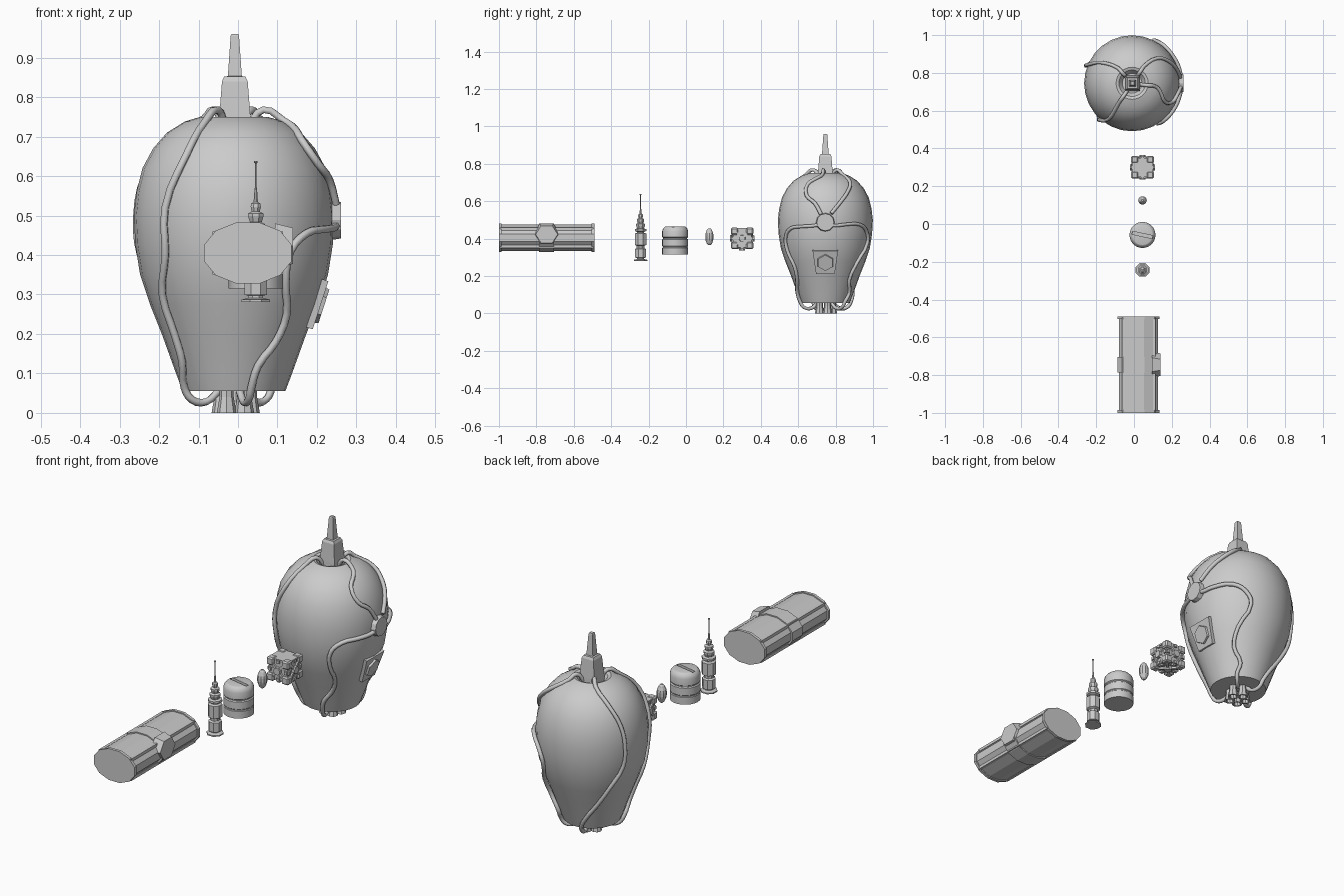
import bpy, bmesh, math
from math import sin, cos, pi, radians
from mathutils import Matrix, Vector

if "Cube" in bpy.data.objects:
    bpy.data.objects.remove(bpy.data.objects["Cube"])


def finish(name, bm, mat=Matrix()):
    bmesh.ops.recalc_face_normals(bm, faces=bm.faces)
    me = bpy.data.meshes.new(name)
    bm.to_mesh(me)
    bm.free()
    ob = bpy.data.objects.new(name, me)
    ob.matrix_world = mat
    bpy.context.collection.objects.link(ob)
    return ob


def lathe(name, profile, x, y, sides, closed=False, turn=0.0):
    """Revolve (radius, z) points about a vertical axis at x, y."""
    bm = bmesh.new()
    rings = [[bm.verts.new((r * cos(2 * pi * i / sides + turn), r * sin(2 * pi * i / sides + turn), z))
              for i in range(sides)] for r, z in profile]
    pairs = list(zip(rings, rings[1:]))
    if closed:
        pairs.append((rings[-1], rings[0]))
    for a, b in pairs:
        for i in range(sides):
            j = (i + 1) % sides
            bm.faces.new((a[i], a[j], b[j], b[i]))
    if not closed:
        bm.faces.new(rings[0])
        bm.faces.new(rings[-1])
    return finish(name, bm, Matrix.Translation((x, y, 0)))


def prism(name, pts, depth, mat, taper=1.0):
    """Extrude a 2D outline along local z."""
    bm = bmesh.new()
    a = [bm.verts.new((u, v, 0)) for u, v in pts]
    b = [bm.verts.new((u * taper, v * taper, depth)) for u, v in pts]
    bm.faces.new(a)
    bm.faces.new(b)
    for i in range(len(a)):
        j = (i + 1) % len(a)
        bm.faces.new((a[i], a[j], b[j], b[i]))
    return finish(name, bm, mat)


def box(name, size, mat):
    sx, sy, sz = (s / 2 for s in size)
    return prism(name, [(-sx, -sy), (sx, -sy), (sx, sy), (-sx, sy)], size[2],
                 mat @ Matrix.Translation((0, 0, -sz)))


def ngon(n, rx, ry=None, turn=0.0):
    return [(rx * cos(2 * pi * i / n + turn), (ry or rx) * sin(2 * pi * i / n + turn)) for i in range(n)]


def smooth(ob, angle=30):
    bpy.ops.object.select_all(action='DESELECT')
    ob.select_set(True)
    bpy.context.view_layer.objects.active = ob
    bpy.ops.object.shade_smooth_by_angle(angle=radians(angle))


T = Matrix.Translation
# local z -> +x, local x -> +y, local y -> +z
SIDE = Matrix(((0, 0, 1, 0), (1, 0, 0, 0), (0, 1, 0, 0), (0, 0, 0, 1)))
CX, CY = -0.01, 0.745

# Pod body with recessed crown
BODY = [(0.13, 0.055), (0.147, 0.1), (0.183, 0.2), (0.213, 0.275), (0.238, 0.35), (0.25, 0.425),
        (0.254, 0.5), (0.247, 0.56), (0.232, 0.62), (0.205, 0.67), (0.17, 0.71), (0.125, 0.738), (0.085, 0.75)]
smooth(lathe("pod_body", BODY + [(0.07, 0.745), (0.052, 0.72)], CX, CY, 28), 35)


def radius_at(z):
    for (r0, z0), (r1, z1) in zip(BODY, BODY[1:]):
        if z0 <= z <= z1:
            return r0 + (r1 - r0) * (z - z0) / (z1 - z0)
    return 0.1


# Stepped square spike on the crown
lathe("spike", [(0.058, 0.715), (0.056, 0.75), (0.046, 0.84), (0.038, 0.852), (0.025, 0.853),
                (0.015, 0.955), (0.012, 0.96)], CX + 0.002, CY, 4, turn=pi / 4)

# Outlet tubes under the pod
for i in range(5):
    a = 2 * pi * i / 5 + 0.3
    lathe("outlet_tube", [(0.018, 0.06), (0.018, 0.04), (0.025, 0), (0.017, 0), (0.012, 0.06)],
          -0.006 + 0.038 * cos(a), CY + 0.038 * sin(a), 8, closed=True)


# Cables hugging the pod: (angle in degrees, height) along the surface
def cable(name, path, top=False, bottom=False):
    pts = [(a, radius_at(z) + 0.009, z) for a, z in path]
    if top:
        a = path[0][0]
        pts = [(a, 0.04, 0.73), (a, 0.075, 0.768)] + pts
    if bottom:
        a = path[-1][0]
        pts += [(a, 0.12, 0.033), (a, 0.08, 0.028), (a, 0.045, 0.055)]
    cu = bpy.data.curves.new(name, 'CURVE')
    cu.dimensions = '3D'
    cu.bevel_depth = 0.01
    cu.bevel_resolution = 1
    cu.resolution_u = 3
    cu.use_fill_caps = True
    sp = cu.splines.new('BEZIER')
    sp.bezier_points.add(len(pts) - 1)
    for p, (a, r, z) in zip(sp.bezier_points, pts):
        p.co = (CX + r * cos(radians(a)), CY + r * sin(radians(a)), z)
        p.handle_left_type = p.handle_right_type = 'AUTO'
    ob = bpy.data.objects.new(name, cu)
    bpy.context.collection.objects.link(ob)


cable("cable_front_left", [(236, 0.74), (237, 0.65), (228, 0.52), (227, 0.4), (218, 0.3), (218, 0.2),
                           (218, 0.13), (208, 0.065)], top=True, bottom=True)
cable("cable_back_left", [(133, 0.745), (146, 0.69), (156, 0.6), (159, 0.5), (158, 0.4), (146, 0.3),
                          (132, 0.2), (115, 0.12), (105, 0.065)], top=True, bottom=True)
cable("cable_front_right", [(-3, 0.48), (-13, 0.47), (-29, 0.465), (-45, 0.455), (-56, 0.41), (-57, 0.33),
                            (-51, 0.25), (-55, 0.18), (-68, 0.12), (-72, 0.065)], bottom=True)
cable("cable_back_right", [(3, 0.48), (10, 0.47), (22, 0.475), (45, 0.475), (58, 0.44), (64, 0.38), (50, 0.27),
                           (44, 0.18), (54, 0.11), (48, 0.065)], bottom=True)
cable("cable_hub_front", [(-8, 0.74), (-16, 0.725), (-29, 0.69), (-25, 0.63), (-13, 0.59), (-5, 0.53)], top=True)
cable("cable_hub_back", [(55, 0.745), (45, 0.70), (32, 0.65), (20, 0.6), (7, 0.535)], top=True)

# Round cable hub on the right side
prism("cable_hub", ngon(12, 0.05), 0.025, T((0.236, CY, 0.488)) @ SIDE, 0.92)

# Tilted plate with hexagon boss below the hub
tilt = T((0.193, CY, 0.278)) @ Matrix.Rotation(radians(18), 4, 'Y') @ SIDE
prism("side_plate", [(-0.05, -0.064), (0.05, -0.064), (0.068, 0.064), (-0.068, 0.064)], 0.017, tilt)
prism("side_plate_boss", ngon(6, 0.052, turn=pi / 6), 0.026, tilt, 0.85)

# Small crate with corner blocks and a boss on each face
crate = T((0.045, 0.3, 0.402))
box("crate_core", (0.1, 0.1, 0.096), crate)
box("crate_lid", (0.112, 0.1, 0.008), crate @ T((0, 0, 0.05)))
for x in (-1, 1):
    for y in (-1, 1):
        for z in (-1, 1):
            ob = box("crate_corner", (0.038, 0.038, 0.038), crate @ T((0.041 * x, 0.041 * y, 0.038 * z)))
            bv = ob.modifiers.new("chamfer", 'BEVEL')
            bv.width, bv.segments = 0.006, 1
faces = [Matrix.Rotation(i * pi / 2, 4, 'Z') @ SIDE for i in range(4)] + [Matrix.Rotation(pi, 4, 'X')]
for f in faces:
    prism("crate_boss", ngon(8, 0.022, turn=pi / 8), 0.065, crate @ f, 0.8)
    for i in range(4):
        r = Matrix.Rotation(i * pi / 2, 4, 'Z')
        box("crate_edge_tab", (0.016, 0.014, 0.03), crate @ f @ r @ T((0, 0.044, 0.043)))
        box("crate_strut", (0.05, 0.012, 0.012),
            crate @ f @ Matrix.Rotation(pi / 4, 4, 'Z') @ r @ T((0.03, 0, 0.052)))

# Spindle bead
lathe("bead", [(0.006, 0.365), (0.014, 0.373), (0.021, 0.39), (0.023, 0.402), (0.023, 0.418),
               (0.021, 0.43), (0.014, 0.447), (0.006, 0.455)], 0.045, 0.125, 10)

# Banded canister with a slot across the top
can = lathe("canister", [(0.069, 0.315), (0.069, 0.35), (0.066, 0.353), (0.066, 0.357), (0.069, 0.36),
                         (0.069, 0.396), (0.064, 0.4), (0.064, 0.404), (0.069, 0.408), (0.069, 0.44),
                         (0.065, 0.453), (0.055, 0.464), (0.052, 0.465)], 0.045, -0.058, 24)
slot = box("slot_cutter", (0.11, 0.016, 0.03),
           T((0.045, -0.058, 0.465)) @ Matrix.Rotation(radians(-12), 4, 'Z'))
slot.hide_render = True
slot.hide_viewport = True
cut = can.modifiers.new("slot", 'BOOLEAN')
cut.operation, cut.object, cut.solver = 'DIFFERENCE', slot, 'EXACT'
smooth(can)

# Beacon with tiered mast and needle
lathe("beacon_body", [(0.039, 0.281), (0.039, 0.287), (0.02, 0.291), (0.02, 0.297), (0.031, 0.299), (0.031, 0.345),
                      (0.022, 0.35), (0.022, 0.362), (0.033, 0.367), (0.033, 0.428), (0.02, 0.432), (0.02, 0.44)],
      0.045, -0.243, 8, turn=pi / 8)
lathe("beacon_mast", [(0.018, 0.435), (0.033, 0.441), (0.033, 0.451), (0.02, 0.455), (0.026, 0.47), (0.026, 0.478),
                      (0.016, 0.483), (0.021, 0.497), (0.021, 0.505), (0.011, 0.51), (0.014, 0.522),
                      (0.013, 0.53), (0.006, 0.534), (0.004, 0.56), (0.0022, 0.575), (0.0022, 0.632),
                      (0.005, 0.634), (0.005, 0.638)], 0.045, -0.243, 8, turn=pi / 8)

# Long oval case: core, end flanges, belt, rails and side boss
LONG = Matrix(((1, 0, 0, 0.025), (0, 0, 1, 0), (0, 1, 0, 0.405), (0, 0, 0, 1)))


def oval(name, k, y0, y1):
    return prism(name, ngon(12, 0.115 * k, 0.08 * k, pi / 12), y1 - y0, LONG @ T((0, 0, y0)))


oval("case_core", 0.93, -0.995, -0.495)
oval("case_end", 1.0, -1.0, -0.986)
oval("case_end", 1.0, -0.504, -0.49)
oval("case_belt", 1.0, -0.785, -0.705)
for sx in (-1, 1):
    for sz in (-1, 1):
        box("case_rail", (0.014, 0.5, 0.014), T((0.025 + 0.082 * sx, -0.745, 0.405 + 0.047 * sz)))
prism("case_boss", ngon(6, 0.074, 0.066), 0.045, T((0.094, -0.745, 0.423)) @ SIDE, 0.8)
